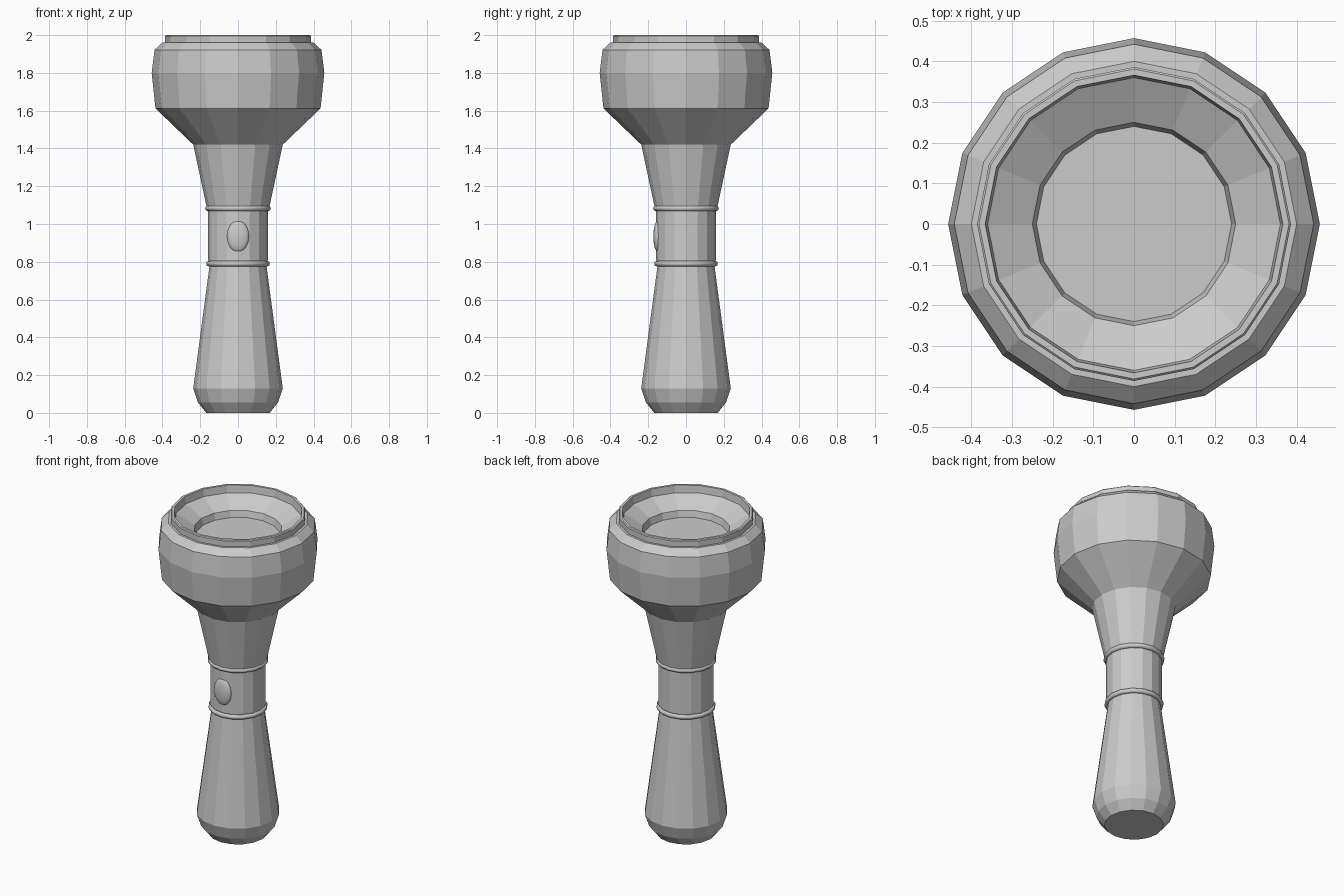
import bpy, bmesh, math

if "Cube" in bpy.data.objects:
    bpy.data.objects.remove(bpy.data.objects["Cube"])

SIDES = 16


def lathe(name, profile, sides=SIDES):
    """Spin an (r, z) profile, running bottom to top, and cap both ends."""
    bm = bmesh.new()
    rings = []
    for r, z in profile:
        rings.append([bm.verts.new((r * math.cos(2 * math.pi * i / sides),
                                    r * math.sin(2 * math.pi * i / sides), z))
                      for i in range(sides)])
    for a, b in zip(rings, rings[1:]):
        for i in range(sides):
            j = (i + 1) % sides
            bm.faces.new((a[i], a[j], b[j], b[i]))
    bm.faces.new(rings[0][::-1])
    bm.faces.new(rings[-1])
    bmesh.ops.recalc_face_normals(bm, faces=bm.faces)
    mesh = bpy.data.meshes.new(name)
    bm.to_mesh(mesh)
    bm.free()
    obj = bpy.data.objects.new(name, mesh)
    bpy.context.collection.objects.link(obj)
    return obj


def ring(name, z, radius, thickness):
    bpy.ops.mesh.primitive_torus_add(major_segments=SIDES, minor_segments=8,
                                     major_radius=radius - thickness,
                                     minor_radius=thickness, location=(0, 0, z))
    obj = bpy.context.object
    obj.name = name
    bpy.ops.object.shade_smooth_by_angle(angle=math.radians(50))


# Handle, grip band and flared head with a stepped hollow in the top
lathe("body", [
    (0.168, 0.0), (0.212, 0.055), (0.237, 0.13),              # rounded butt
    (0.15, 0.785), (0.158, 0.81), (0.158, 1.075),             # grip and band
    (0.166, 1.09), (0.237, 1.42),                             # neck
    (0.437, 1.612), (0.457, 1.80), (0.442, 1.922),            # head
    (0.40, 1.96), (0.386, 1.96), (0.386, 1.995), (0.381, 2.0),  # rim
    (0.366, 2.0), (0.36, 1.955),                              # inside the rim
    (0.25, 1.895), (0.24, 1.855),                             # dish and lens
])

# Rings above and below the band
ring("lower_ring", 0.79, 0.169, 0.015)
ring("upper_ring", 1.083, 0.174, 0.015)

# Oval push button on the front
bpy.ops.mesh.primitive_uv_sphere_add(segments=24, ring_count=12, radius=1,
                                     location=(0, -0.15, 0.935))
button = bpy.context.object
button.name = "push_button"
button.scale = (0.058, 0.023, 0.083)
bpy.ops.object.shade_smooth()
